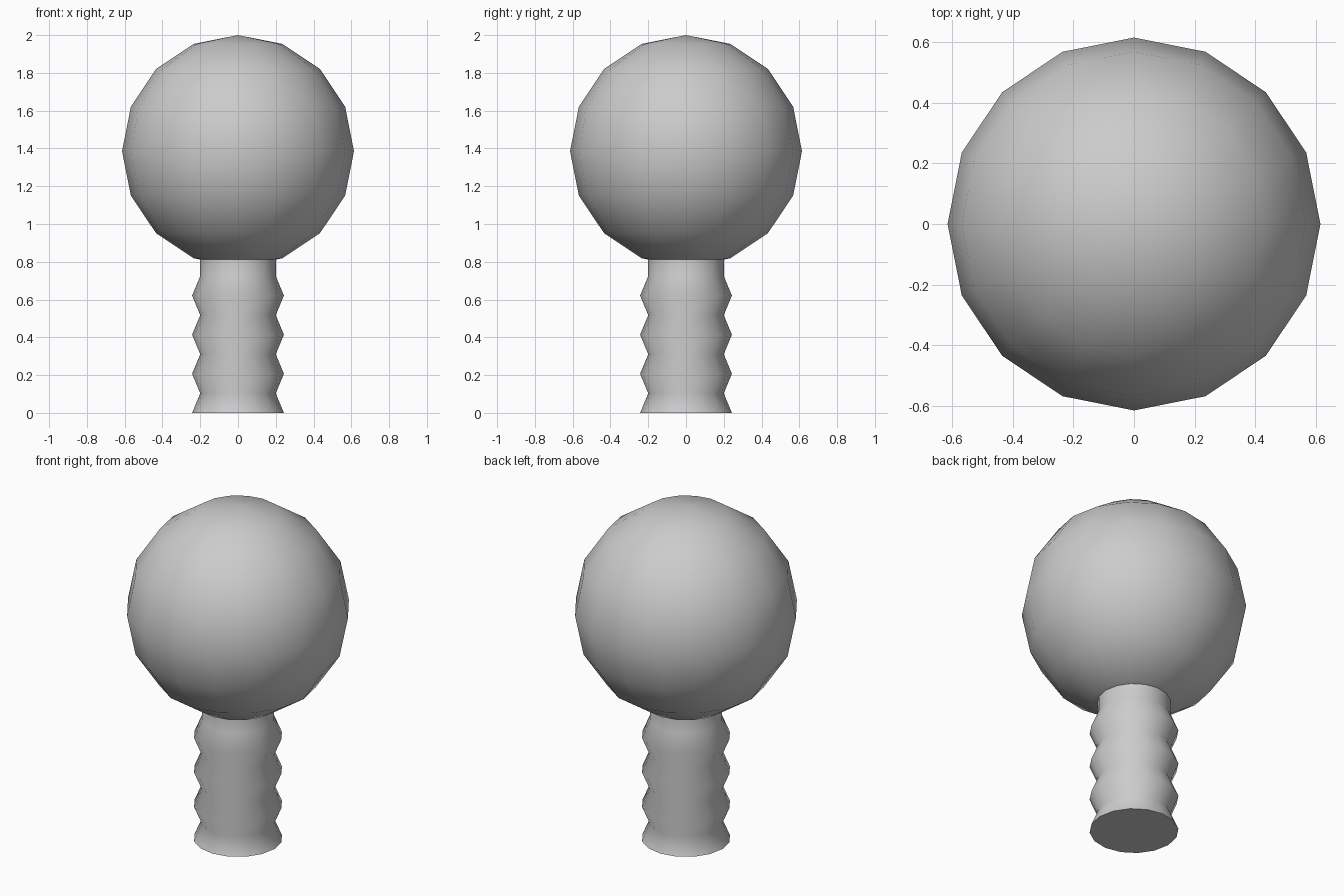
import bpy, bmesh, math

if "Cube" in bpy.data.objects:
    bpy.data.objects.remove(bpy.data.objects["Cube"])

SIDES = 16


def smooth(obj):
    bpy.ops.object.select_all(action='DESELECT')
    obj.select_set(True)
    bpy.context.view_layer.objects.active = obj
    bpy.ops.object.shade_smooth_by_angle(angle=math.radians(60))


def lathe(name, profile):
    """Stack 16-sided rings from (radius, height) pairs and cap both ends."""
    bm = bmesh.new()
    rings = []
    for r, z in profile:
        rings.append([bm.verts.new((r * math.cos(2 * math.pi * i / SIDES),
                                    r * math.sin(2 * math.pi * i / SIDES), z))
                      for i in range(SIDES)])
    for low, high in zip(rings, rings[1:]):
        for i in range(SIDES):
            j = (i + 1) % SIDES
            bm.faces.new((low[i], low[j], high[j], high[i]))
    bm.faces.new(rings[0][::-1])
    bm.faces.new(rings[-1])
    mesh = bpy.data.meshes.new(name)
    bm.to_mesh(mesh)
    bm.free()
    obj = bpy.data.objects.new(name, mesh)
    bpy.context.collection.objects.link(obj)
    smooth(obj)
    return obj


# Ribbed handle: alternating wide and narrow rings, then a plain neck
ribs = [(0.243 if k % 2 == 0 else 0.2, k * 0.1035) for k in range(8)]
lathe("handle", ribs + [(0.2, 0.83)])

# Round head
bpy.ops.mesh.primitive_uv_sphere_add(segments=SIDES, ring_count=8,
                                     radius=0.614, location=(0, 0, 1.386))
head = bpy.context.object
head.name = "head"
smooth(head)
